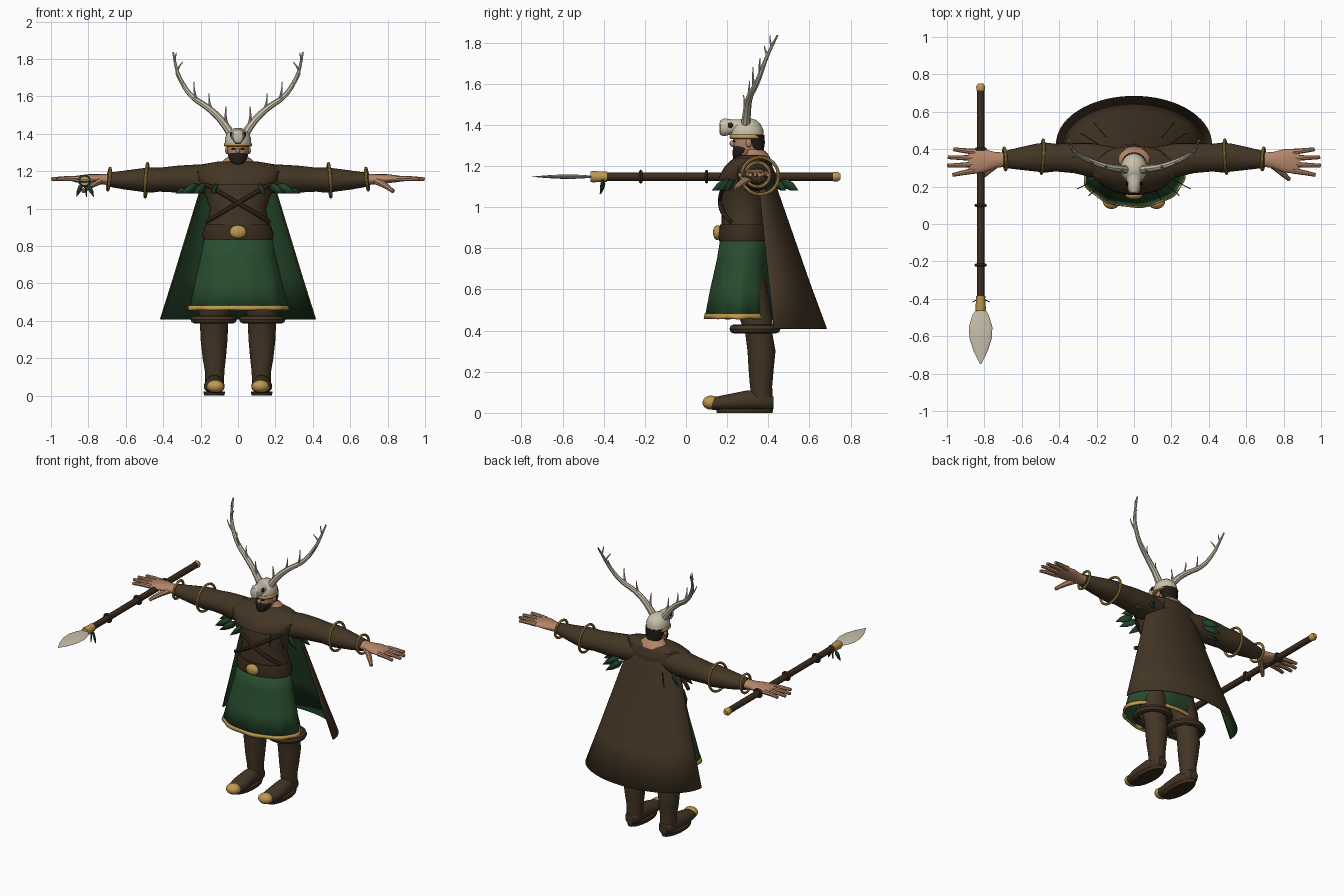
import bpy
import bmesh
from math import sin, cos, pi, sqrt, radians
from mathutils import Vector, Matrix, Euler

default_cube = bpy.data.objects.get("Cube")
if default_cube:
    bpy.data.objects.remove(default_cube, do_unlink=True)


def make_material(name, red, green, blue):
    mat = bpy.data.materials.new(name)
    mat.use_nodes = True
    mat.diffuse_color = (red, green, blue, 1)
    shader = mat.node_tree.nodes["Principled BSDF"]
    shader.inputs["Base Color"].default_value = (red, green, blue, 1)
    shader.inputs["Roughness"].default_value = .8
    return mat


BROWN = make_material("brown cloth", .056, .036, .018)
LEATHER = make_material("dark leather", .045, .025, .013)
GREEN = make_material("green cloth", .022, .075, .028)
LEAF = make_material("leaf green", .014, .055, .022)
SKIN = make_material("skin", .46, .24, .14)
GOLD = make_material("gold", .52, .32, .08)
BONE = make_material("bone", .58, .53, .41)
HAIR = make_material("dark hair", .016, .011, .008)
made = []


def add_object(name, mesh, mat, mirror=False, thickness=0, lining=None):
    """Link a mesh, with optional mirroring across x and optional shell."""
    obj = bpy.data.objects.new(name, mesh)
    bpy.context.collection.objects.link(obj)
    mesh.materials.clear()
    mesh.materials.append(mat)
    if thickness:
        shell = obj.modifiers.new("shell", "SOLIDIFY")
        shell.thickness = thickness
        if lining:
            mesh.materials.append(lining)
            shell.material_offset = 1
    if mirror:
        obj.modifiers.new("mirror", "MIRROR")
    made.append(obj)
    return obj


def finish(name, bm, mat, recalc=True, **options):
    if recalc:
        bmesh.ops.recalc_face_normals(bm, faces=bm.faces)
    mesh = bpy.data.meshes.new(name)
    bm.to_mesh(mesh)
    bm.free()
    return add_object(name, mesh, mat, **options)


def loft(name, mat, rings, axis="z", segs=28, caps=True, pleat=0, **options):
    """Join elliptical rings (station, centre a, centre b, radius a, radius b)."""
    order = {"x": (2, 0, 1), "y": (0, 2, 1), "z": (0, 1, 2)}[axis]
    bm = bmesh.new()
    loops = []
    for index, (station, a, b, ra, rb) in enumerate(rings):
        loop = []
        for i in range(segs):
            t = 2 * pi * i / segs
            wave = 1 + pleat * index * cos(9 * t)
            raw = (a + ra * wave * cos(t), b + rb * wave * sin(t), station)
            loop.append(bm.verts.new([raw[k] for k in order]))
        loops.append(loop)
    for low, high in zip(loops, loops[1:]):
        for i in range(segs):
            j = (i + 1) % segs
            bm.faces.new((low[i], low[j], high[j], high[i]))
    if caps:
        bm.faces.new(loops[0])
        bm.faces.new(loops[-1])
    return finish(name, bm, mat, **options)


def ball(name, mat, centre, radii, **options):
    bm = bmesh.new()
    bmesh.ops.create_uvsphere(bm, u_segments=20, v_segments=12, radius=1)
    bm.transform(Matrix.LocRotScale(Vector(centre), None, Vector(radii)))
    return finish(name, bm, mat, **options)


def hoop(name, mat, centre, major, minor, turn=(0, 0, 0), **options):
    bm = bmesh.new()
    grid = [[bm.verts.new(((major + minor * cos(v * pi / 4)) * cos(u * pi / 18),
                           (major + minor * cos(v * pi / 4)) * sin(u * pi / 18),
                           minor * sin(v * pi / 4))) for v in range(8)] for u in range(36)]
    for u in range(36):
        for v in range(8):
            w, n = (u + 1) % 36, (v + 1) % 8
            bm.faces.new((grid[u][v], grid[w][v], grid[w][n], grid[u][n]))
    spin = Euler([radians(angle) for angle in turn])
    bm.transform(Matrix.LocRotScale(Vector(centre), spin, None))
    return finish(name, bm, mat, **options)


def tubes(name, mat, paths, **options):
    """Tapered round tubes; each path is (points, start radius, end radius)."""
    curve = bpy.data.curves.new(name, "CURVE")
    curve.dimensions = "3D"
    curve.bevel_depth = 1
    curve.bevel_resolution = 2
    curve.use_fill_caps = True
    for points, start, end in paths:
        spline = curve.splines.new("NURBS")
        spline.points.add(len(points) - 1)
        spline.order_u = min(3, len(points))
        spline.use_endpoint_u = True
        spline.resolution_u = 5
        for i, (point, place) in enumerate(zip(spline.points, points)):
            point.co = (*place, 1)
            point.radius = start + (end - start) * i / (len(points) - 1)
    helper = bpy.data.objects.new(name + " helper", curve)
    bpy.context.collection.objects.link(helper)
    graph = bpy.context.evaluated_depsgraph_get()
    mesh = bpy.data.meshes.new_from_object(helper.evaluated_get(graph))
    bpy.data.objects.remove(helper, do_unlink=True)
    return add_object(name, mesh, mat, **options)


def leaves(name, mat, stems, width, **options):
    """Flat upright leaves, each running from a base to a tip."""
    bm = bmesh.new()
    for base, tip in stems:
        base, tip = Vector(base), Vector(tip)
        along = tip - base
        side = along.cross(along.cross(Vector((0, 0, 1)))).normalized() * width
        outline = [base, base + along * .3 + side, base + along * .65 + side * .8, tip,
                   base + along * .65 - side * .8, base + along * .3 - side]
        bm.faces.new([bm.verts.new(p) for p in outline])
    return finish(name, bm, mat, thickness=.005, **options)


# Boots, legs and knee cuffs
loft("boot_leg", BROWN, [(.06, .125, .37, .05, .05), (.13, .125, .365, .052, .054),
     (.2, .127, .365, .062, .06), (.3, .128, .367, .072, .068), (.38, .128, .355, .075, .066),
     (.46, .128, .34, .085, .08), (.7, .1, .3, .08, .08)], mirror=True)
loft("boot_foot", BROWN, [(.425, .125, .05, .03, .03), (.4, .125, .055, .047, .046),
     (.3, .127, .06, .05, .05), (.2, .127, .05, .056, .04), (.13, .122, .045, .045, .03),
     (.1, .12, .047, .03, .022)], axis="y", mirror=True)
ball("gold_toe_cap", GOLD, (.12, .122, .05), (.047, .042, .034), mirror=True)
loft("boot_sole", LEATHER, [(0, .127, .285, .054, .135), (.022, .127, .285, .058, .14)], mirror=True)
hoop("knee_cuff", BROWN, (.13, .335, .408), .102, .022, mirror=True)

# Skirt with gold hem
loft("skirt", GREEN, [(.87, 0, .285, .175, .115), (.75, 0, .277, .2, .126),
     (.6, 0, .265, .235, .147), (.465, 0, .255, .265, .162)],
     segs=72, caps=False, pleat=.006, thickness=.006)
loft("skirt_hem", GOLD, [(.482, 0, .255, .267, .164), (.458, 0, .255, .272, .168)],
     segs=72, caps=False, pleat=.018, thickness=.01)

# Torso, mantle, belt and straps
loft("torso", BROWN, [(.83, 0, .285, .178, .117), (.92, 0, .285, .163, .112),
     (1, 0, .287, .15, .114), (1.1, 0, .29, .185, .125), (1.18, 0, .302, .235, .118),
     (1.225, 0, .315, .21, .1), (1.248, 0, .325, .12, .075)])
loft("mantle", BROWN, [(1.13, 0, .29, .205, .132), (1.15, 0, .294, .225, .134),
     (1.2, 0, .305, .24, .115), (1.236, 0, .318, .2, .088), (1.253, 0, .328, .1, .064)])
loft("belt", LEATHER, [(.835, 0, .285, .187, .124), (.87, 0, .285, .19, .128),
     (.915, 0, .285, .173, .12)])
ball("belt_buckle", GOLD, (0, .153, .876), (.045, .022, .036))
strap = []
for i in range(9):
    x = .17 - .0425 * i
    strap.append((x, .288 - .122 * sqrt(1 - (x / .21) ** 2), 1.13 - .025 * i))
tubes("chest_strap", LEATHER, [(strap, .012, .012)], mirror=True)

# Cape: half ellipses that widen downward, lined in green
bm = bmesh.new()
rows = []
for z, half_width, front, depth in [(1.25, .1, .345, .045), (1.225, .17, .345, .065),
                                    (1.1, .205, .355, .085), (.87, .275, .378, .142),
                                    (.64, .345, .402, .198), (.41, .417, .427, .258)]:
    rows.append([bm.verts.new((half_width * sin(a), front + depth * cos(a), z))
                 for a in [radians(-90 + 5 * k) for k in range(37)]])
for upper, lower in zip(rows, rows[1:]):
    for k in range(36):
        bm.faces.new((upper[k], upper[k + 1], lower[k + 1], lower[k]))
finish("cape", bm, BROWN, recalc=False, thickness=.008, lining=GREEN)

# Leaf clusters around the shoulders
cluster = []
for angle, reach in [(-62, .2), (-42, .24), (-28, .27), (-8, .27), (14, .27), (32, .26), (50, .25)]:
    out = Vector((cos(radians(angle)), sin(radians(angle)), 0))
    root = Vector((.04, .33, 1.13))
    cluster.append((root + out * (reach - .08), root + out * (reach + .03) - Vector((0, 0, .05))))
leaves("shoulder_leaves", LEAF, cluster, .024, mirror=True)

# Arms, bracelets and hands
loft("sleeve", BROWN, [(.1, .33, 1.16, .08, .07), (.22, .34, 1.158, .092, .078),
     (.32, .352, 1.158, .08, .072), (.42, .355, 1.155, .074, .064), (.47, .355, 1.153, .08, .068),
     (.52, .355, 1.153, .075, .062), (.61, .35, 1.153, .06, .05), (.7, .345, 1.155, .044, .036)],
     axis="x", mirror=True)
hoop("elbow_bracelet", GOLD, (.49, .36, 1.152), .09, .008, (0, 86, 3), mirror=True)
hoop("wrist_bracelet", GOLD, (.69, .348, 1.158), .059, .008, (0, 84, -4), mirror=True)
loft("palm", SKIN, [(.68, .345, 1.156, .038, .03), (.74, .342, 1.157, .042, .027),
     (.8, .338, 1.16, .062, .024), (.86, .335, 1.16, .066, .017), (.885, .335, 1.16, .055, .01)],
     axis="x", mirror=True)
fingers = []
for base_y, tip_y, tip_x in [(.285, .262, .97), (.318, .312, .998), (.352, .357, .995), (.386, .4, .965)]:
    fingers.append(([(.85, base_y, 1.16), (.92, (base_y + tip_y) / 2, 1.163),
                     (tip_x, tip_y, 1.157)], .016, .01))
fingers.append(([(.74, .32, 1.15), (.79, .275, 1.125), (.83, .238, 1.092)], .022, .011))
tubes("fingers", SKIN, fingers, mirror=True)

# Neck, head and beard
loft("neck", SKIN, [(1.235, 0, .345, .1, .066), (1.262, 0, .342, .075, .055),
     (1.28, 0, .325, .05, .05), (1.32, 0, .315, .047, .05)])
loft("head", SKIN, [(1.238, 0, .262, .022, .026), (1.26, 0, .286, .045, .053),
     (1.3, 0, .302, .057, .07), (1.35, 0, .302, .06, .075), (1.4, 0, .302, .045, .055)])
loft("beard", HAIR, [(1.222, 0, .25, .01, .012), (1.24, 0, .258, .03, .03),
     (1.265, 0, .272, .047, .046), (1.285, 0, .278, .053, .05), (1.297, 0, .285, .05, .053)])
loft("back_hair", HAIR, [(1.27, 0, .345, .045, .032), (1.31, 0, .335, .06, .048),
     (1.35, 0, .33, .064, .052)])
ball("nose", SKIN, (0, .228, 1.309), (.011, .016, .016))
ball("ear", SKIN, (.06, .305, 1.312), (.009, .014, .02), mirror=True)
ball("eye", HAIR, (.024, .234, 1.32), (.011, .006, .005), mirror=True)

# Skull headdress with antlers
loft("skull_cap", BONE, [(1.338, 0, .297, .069, .079), (1.375, 0, .297, .07, .08),
     (1.405, 0, .297, .058, .065), (1.424, 0, .297, .036, .042), (1.432, 0, .297, .012, .015)])
loft("skull_snout", BONE, [(.27, 0, 1.392, .045, .035), (.22, 0, 1.39, .037, .037),
     (.185, 0, 1.388, .033, .043), (.168, 0, 1.386, .026, .036), (.162, 0, 1.385, .014, .022)],
     axis="y")
ball("skull_socket", HAIR, (.036, .216, 1.398), (.007, .013, .013), mirror=True)
loft("gold_headband", GOLD, [(1.332, 0, .297, .071, .081), (1.337, 0, .297, .075, .085),
     (1.348, 0, .297, .074, .084), (1.352, 0, .297, .07, .08)])
tubes("antlers", BONE, [
    ([(.035, .29, 1.395), (.075, .295, 1.46), (.15, .305, 1.535), (.255, .345, 1.6),
      (.315, .38, 1.7), (.335, .41, 1.77), (.347, .445, 1.835)], .023, .005),
    ([(.06, .292, 1.45), (.07, .285, 1.49), (.064, .28, 1.545)], .01, .002),
    ([(.135, .305, 1.52), (.158, .305, 1.555), (.155, .31, 1.615)], .01, .002),
    ([(.22, .33, 1.58), (.237, .325, 1.62), (.236, .325, 1.68)], .009, .002),
    ([(.285, .36, 1.65), (.315, .355, 1.68), (.333, .36, 1.725)], .008, .002),
    ([(.327, .395, 1.74), (.315, .385, 1.76), (.295, .38, 1.785)], .007, .002),
    ([(.338, .415, 1.785), (.335, .405, 1.81), (.33, .41, 1.835)], .006, .002)], mirror=True)

# Spear held in the right hand
SPEAR_X, SPEAR_Z = -.82, 1.148


def spear_part(name, mat, profile, flat=1):
    loft(name, mat, [(y, SPEAR_X, SPEAR_Z, r, r * flat) for y, r in profile], axis="y", segs=16)


spear_part("spear_shaft", LEATHER, [(-.42, .02), (.73, .02)])
spear_part("spear_pommel", GOLD, [(.715, .022), (.735, .024), (.75, .014)])
spear_part("spear_collar", GOLD, [(-.465, .025), (-.45, .028), (-.4, .024), (-.385, .026)])
spear_part("spear_blade", BONE, [(-.45, .022), (-.49, .045), (-.55, .063), (-.61, .06),
                                 (-.68, .038), (-.748, .003)], flat=.17)
for y in (-.22, .1, .4):
    spear_part("spear_grip_ring", LEATHER, [(y - .008, .028), (y, .034), (y + .008, .028)])
charms = [((SPEAR_X + dx / 3, -.4, SPEAR_Z - .01), (SPEAR_X + dx, -.415, SPEAR_Z - .085))
          for dx in (-.045, .008, .05)]
leaves("spear_charms", LEAF, charms, .012)

# Smooth shading that keeps the hard edges
bpy.ops.object.select_all(action="DESELECT")
for obj in made:
    obj.select_set(True)
bpy.context.view_layer.objects.active = made[0]
bpy.ops.object.shade_smooth_by_angle(angle=radians(40))
